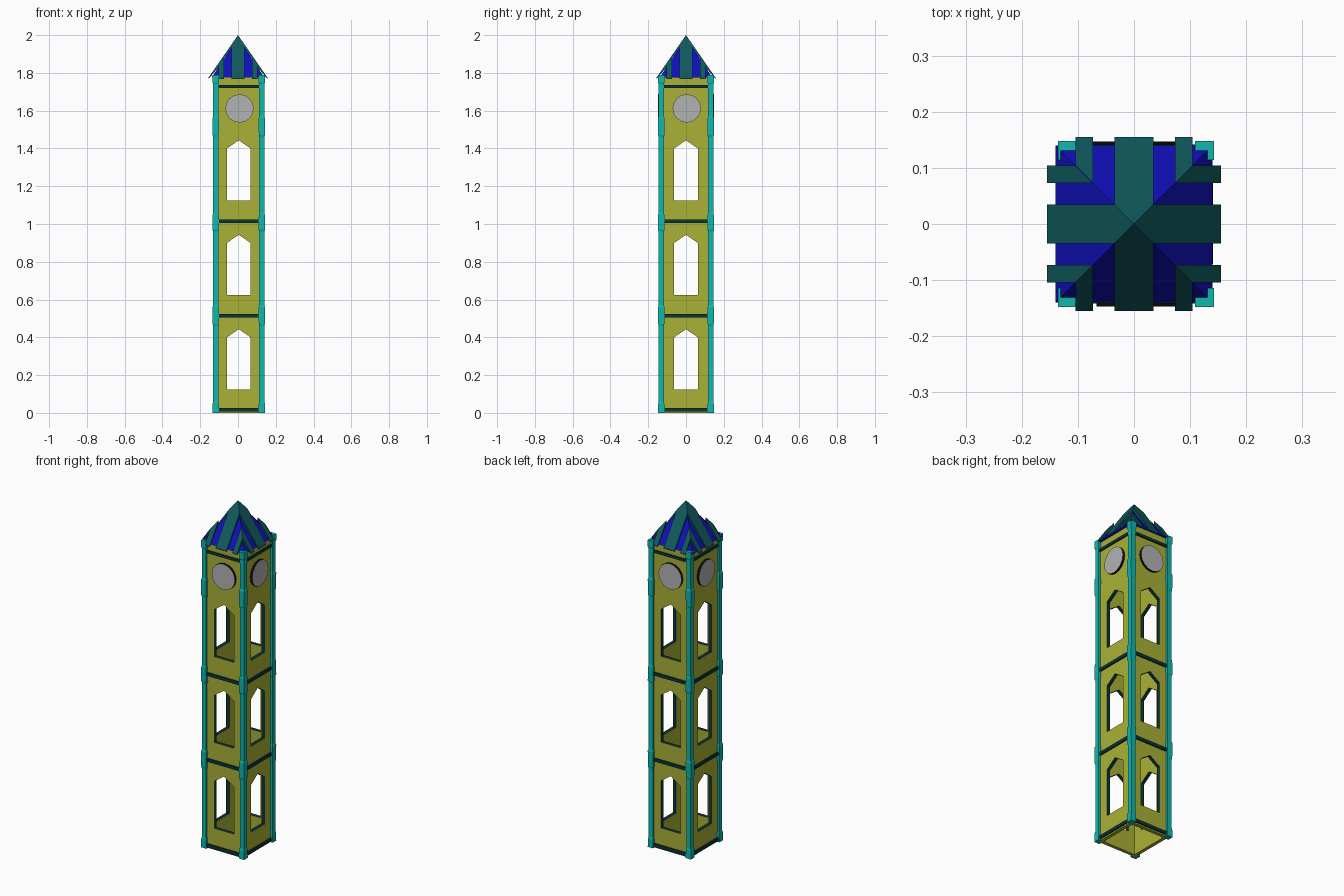
import bpy, bmesh
from math import pi, radians
from mathutils import Matrix, Vector

if "Cube" in bpy.data.objects:
    bpy.data.objects.remove(bpy.data.objects["Cube"])

def mat(name, c):
    m = bpy.data.materials.new(name)
    m.diffuse_color = (*c, 1)
    m.use_nodes = True
    m.node_tree.nodes["Principled BSDF"].inputs["Base Color"].default_value = m.diffuse_color
    return m

YELLOW = mat("wall_yellow", (0.40, 0.44, 0.035))
CYAN = mat("pillar_cyan", (0.005, 0.47, 0.42))
BLUE = mat("roof_blue", (0.005, 0.005, 0.50))
TEAL = mat("roof_teal", (0.005, 0.10, 0.11))
DARK = mat("trim_dark", (0.003, 0.035, 0.04))
BLACK = mat("clock_rim_black", (0.003, 0.003, 0.003))
GREY = mat("clock_grey", (0.45, 0.45, 0.45))

CX, CY = 0.004, 0.0          # tower shaft centre
DX, DY = 0.124, 0.134        # wall distances from the centre
T = 0.02                     # wall thickness
SIDES = [("front", 0, DY, DX), ("right", 1, DX, DY), ("back", 2, DY, DX), ("left", 3, DX, DY)]

def finish(bm, name, *mats, merge=True):
    if merge:
        bmesh.ops.remove_doubles(bm, verts=bm.verts, dist=1e-5)
    bmesh.ops.recalc_face_normals(bm, faces=bm.faces)
    me = bpy.data.meshes.new(name)
    bm.to_mesh(me)
    bm.free()
    for m in mats:
        me.materials.append(m)
    ob = bpy.data.objects.new(name, me)
    bpy.context.collection.objects.link(ob)
    return ob

def face(bm, pts, slot=0):
    f = bm.faces.new([bm.verts.new(p) for p in pts])
    f.material_index = slot

def box(bm, x0, x1, y0, y1, z0, z1):
    r = bmesh.ops.create_cube(bm, size=1)
    bmesh.ops.scale(bm, vec=(x1 - x0, y1 - y0, z1 - z0), verts=r["verts"])
    bmesh.ops.translate(bm, vec=((x0 + x1) / 2, (y0 + y1) / 2, (z0 + z1) / 2), verts=r["verts"])

def place(bm, turn):
    m = Matrix.Translation((CX, CY, 0)) @ Matrix.Rotation(turn * pi / 2, 4, 'Z')
    bmesh.ops.transform(bm, matrix=m, verts=bm.verts)

WIN = 0.0625
for side, turn, d, w in SIDES:
    # wall with three pointed windows, dark reveals
    bm = bmesh.new()
    for s in range(3):
        z0, z1 = s * 0.5, s * 0.5 + 0.5
        zb, zs, za = z0 + 0.125, z0 + 0.40, z0 + 0.443
        polys = [[(-WIN, z0), (WIN, z0), (WIN, zb), (-WIN, zb)]]
        for k in (-1, 1):
            polys.append([(k * w, z0), (k * WIN, z0), (k * WIN, zb), (k * WIN, zs), (k * WIN, z1), (k * w, z1)])
            polys.append([(k * WIN, zs), (0, za), (0, z1), (k * WIN, z1)])
        for p in polys:
            for y in (-d, -d + T):
                face(bm, [(a, y, z) for a, z in p])
        hole = [(-WIN, zb), (WIN, zb), (WIN, zs), (0, za), (-WIN, zs)]
        for (a, z), (b, v) in zip(hole, hole[1:] + hole[:1]):
            face(bm, [(a, -d, z), (b, -d, v), (b, -d + T, v), (a, -d + T, z)], 1)
    for y in (-d, -d + T):
        face(bm, [(-w, y, 1.5), (-WIN, y, 1.5), (0, y, 1.5), (WIN, y, 1.5), (w, y, 1.5), (w, y, 1.78), (-w, y, 1.78)])
    for z in (0, 1.78):
        face(bm, [(-w, -d, z), (w, -d, z), (w, -d + T, z), (-w, -d + T, z)])
    place(bm, turn)
    finish(bm, side + "_wall", YELLOW, DARK)

    # horizontal trim bands
    bm = bmesh.new()
    for z0, z1 in ((0.008, 0.026), (0.505, 0.523), (1.005, 1.023), (1.72, 1.735)):
        box(bm, -w + 0.01, w - 0.01, -d - 0.008, -d + 0.005, z0, z1)
    place(bm, turn)
    finish(bm, side + "_trim_bands", DARK, merge=False)

    # clock face with dark rim
    bm = bmesh.new()
    bmesh.ops.create_cone(bm, cap_ends=True, segments=16, radius1=0.075, radius2=0.075, depth=0.02,
                          matrix=Matrix.Translation((0.004, -d - 0.003, 1.612)) @ Matrix.Rotation(pi / 2, 4, 'X'))
    for f in bm.faces:
        f.material_index = 0 if len(f.verts) > 4 else 1
    place(bm, turn)
    finish(bm, side + "_clock", GREY, BLACK)

# corner pillars: slim shafts with slightly thicker joints
for nx, sx in (("left", -1), ("right", 1)):
    for ny, sy in (("front", -1), ("back", 1)):
        bm = bmesh.new()
        x, y = CX + sx * 0.122, sy * 0.131
        prof = [(0, .017), (.05, .016), (.06, .0135), (.46, .0135), (.47, .016), (.56, .017), (.57, .0135),
                (.96, .0135), (.97, .017), (1.05, .016), (1.06, .0135), (1.46, .0135), (1.47, .016),
                (1.56, .017), (1.57, .0135), (1.74, .0135), (1.75, .017), (1.788, .017)]
        rings = [[bm.verts.new((x + a * r, y + b * r, z)) for a, b in ((-1, -1), (1, -1), (1, 1), (-1, 1))]
                 for z, r in prof]
        for lo, hi in zip(rings, rings[1:]):
            for i in range(4):
                j = (i + 1) % 4
                bm.faces.new((lo[i], lo[j], hi[j], hi[i]))
        bm.faces.new(rings[0])
        bm.faces.new(rings[-1])
        finish(bm, f"{ny}_{nx}_pillar", CYAN)

# blue pyramid roof
bm = bmesh.new()
bmesh.ops.create_cone(bm, cap_ends=True, segments=4, radius1=0.14 * 2 ** 0.5, radius2=0, depth=0.21,
                      matrix=Matrix.Translation((0, 0, 1.88)) @ Matrix.Rotation(pi / 4, 4, 'Z'))
finish(bm, "roof_pyramid", BLUE)

# raised roof strips, mitred along the hips
E = 0.155
strips = [[(-.035, E), (.035, E), (.035, .035), (0, 0), (-.035, .035)]]
for k in (-1, 1):
    strips.append([(k * .073, E), (k * .104, E), (k * .104, .104), (k * .073, .073)])
for side, turn, _, _ in SIDES:
    bm = bmesh.new()
    for p in strips:
        top = [Vector((a, -r, 2.0 - r * 1.44)) for a, r in p]
        low = [v - Vector((0, 0, 0.022)) for v in top]
        low[0].z = low[1].z = top[0].z - 0.008
        face(bm, top)
        face(bm, low)
        for i in range(len(p)):
            j = (i + 1) % len(p)
            face(bm, [top[i], top[j], low[j], low[i]])
    bmesh.ops.rotate(bm, cent=(0, 0, 0), matrix=Matrix.Rotation(turn * pi / 2, 3, 'Z'), verts=bm.verts)
    finish(bm, side + "_roof_strips", TEAL)
